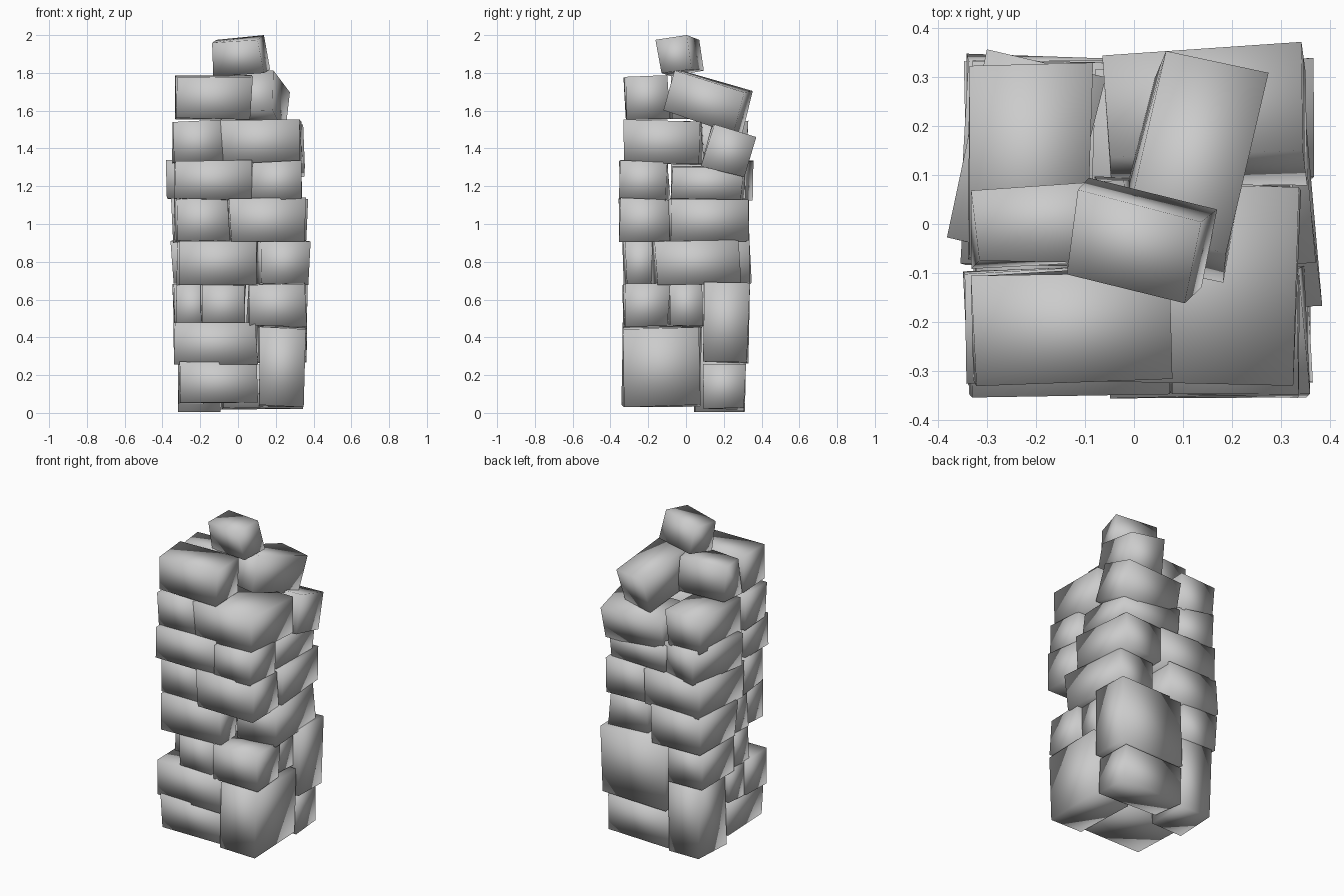
import bpy, bmesh, random
from math import radians
from mathutils import Vector, Euler

random.seed(7)


def stone(name, x, y, z, rot=(0, 0, 0), rough=0.02):
    """Rough-cut block filling the x, y, z ranges, turned about its centre."""
    centre = Vector((sum(x) / 2, sum(y) / 2, sum(z) / 2))
    half = Vector((x[1] - x[0], y[1] - y[0], z[1] - z[0])) / 2
    turn = Euler([radians(a) for a in rot]).to_matrix()
    bm = bmesh.new()
    bmesh.ops.create_cube(bm, size=2)
    for v in bm.verts:
        # each corner is chipped inward by a small random amount
        corner = Vector([s * (h - random.uniform(0, rough * k))
                         for s, h, k in zip(v.co, half, (1, 1, 0.8))])
        v.co = turn @ corner
    for f in bm.faces:
        f.smooth = True
    mesh = bpy.data.meshes.new(name)
    bm.to_mesh(mesh)
    bm.free()
    ob = bpy.data.objects.new(name, mesh)
    ob.location = centre
    bpy.context.collection.objects.link(ob)


def course(n, z, **blocks):
    """One layer of stones: part = (x0, x1, y0, y1[, yaw])."""
    for part, b in blocks.items():
        yaw = b[4] if len(b) > 4 else random.uniform(-2, 2)
        stone(f"course_{n}_{part}", b[0:2], b[2:4], z, (0, 0, yaw))


# Base: tall corner stones interlocked with the first two courses
stone("tall_stone_front_right", (0.11, 0.36), (-0.345, 0.085), (0.03, 0.46), (0, 1, 0))
stone("tall_stone_back_left", (-0.32, -0.08), (0.04, 0.32), (0.0, 0.47))
stone("tall_stone_back_right", (-0.09, 0.38), (0.085, 0.34), (0.26, 0.70))
stone("base_stone_back_right", (-0.09, 0.345), (0.085, 0.32), (0.015, 0.265), (0, 0, 1))
course(1, (0.04, 0.275), front_left=(-0.315, 0.11, -0.34, 0.04, 1))
course(2, (0.255, 0.48), front_left=(-0.345, 0.11, -0.34, -0.12, -1),
       left=(-0.335, -0.09, -0.13, 0.04))

# Middle courses
course(3, (0.45, 0.69), front_left=(-0.205, 0.045, -0.335, -0.09),
       front_right=(0.045, 0.365, -0.345, -0.085, 2),
       right=(0.06, 0.335, -0.095, 0.09),
       back_left=(-0.355, -0.09, -0.01, 0.335, 1),
       left=(-0.335, -0.14, -0.17, 0.0))
course(4, (0.675, 0.92), front_left=(-0.315, 0.115, -0.335, -0.145, 1),
       right=(0.10, 0.37, -0.18, 0.285, 5),
       back_left=(-0.355, 0.02, -0.02, 0.345),
       left=(-0.325, -0.1, -0.17, 0.0))
course(5, (0.90, 1.14), front_left=(-0.34, -0.04, -0.32, -0.095),
       front_right=(-0.06, 0.355, -0.365, -0.09, 3),
       right=(0.055, 0.36, -0.10, 0.34, 4),
       back_left=(-0.35, 0.06, -0.095, 0.34, -2))
course(6, (1.12, 1.34), front_left=(-0.345, 0.08, -0.355, -0.095, 2),
       front_right=(0.065, 0.345, -0.355, -0.085, -2),
       back_left=(-0.35, -0.09, -0.06, 0.34, -13))
stone("course_6_back_right", (-0.09, 0.335), (-0.08, 0.315), (1.12, 1.31), (0, 0, -2))
course(7, (1.315, 1.555), front_left=(-0.35, -0.075, -0.325, -0.085, 1),
       front_right=(-0.09, 0.34, -0.33, 0.095, -2),
       back_left=(-0.34, -0.085, -0.08, 0.335, -1))

# Slipping stones near the top
stone("slipped_stone_back", (-0.065, 0.355), (0.095, 0.345), (1.265, 1.505), (-15, 0, 2))
stone("slipped_stone_right", (-0.005, 0.235), (-0.085, 0.325), (1.53, 1.77), (-17, 0, -13))

# Top course and capstone
course(8, (1.55, 1.79), front=(-0.335, 0.08, -0.33, -0.085, 1.5),
       left=(-0.335, 0.0, -0.09, 0.09, 1))
stone("capstone", (-0.13, 0.15), (-0.125, 0.065), (1.79, 1.985), (10, -4, -12))
